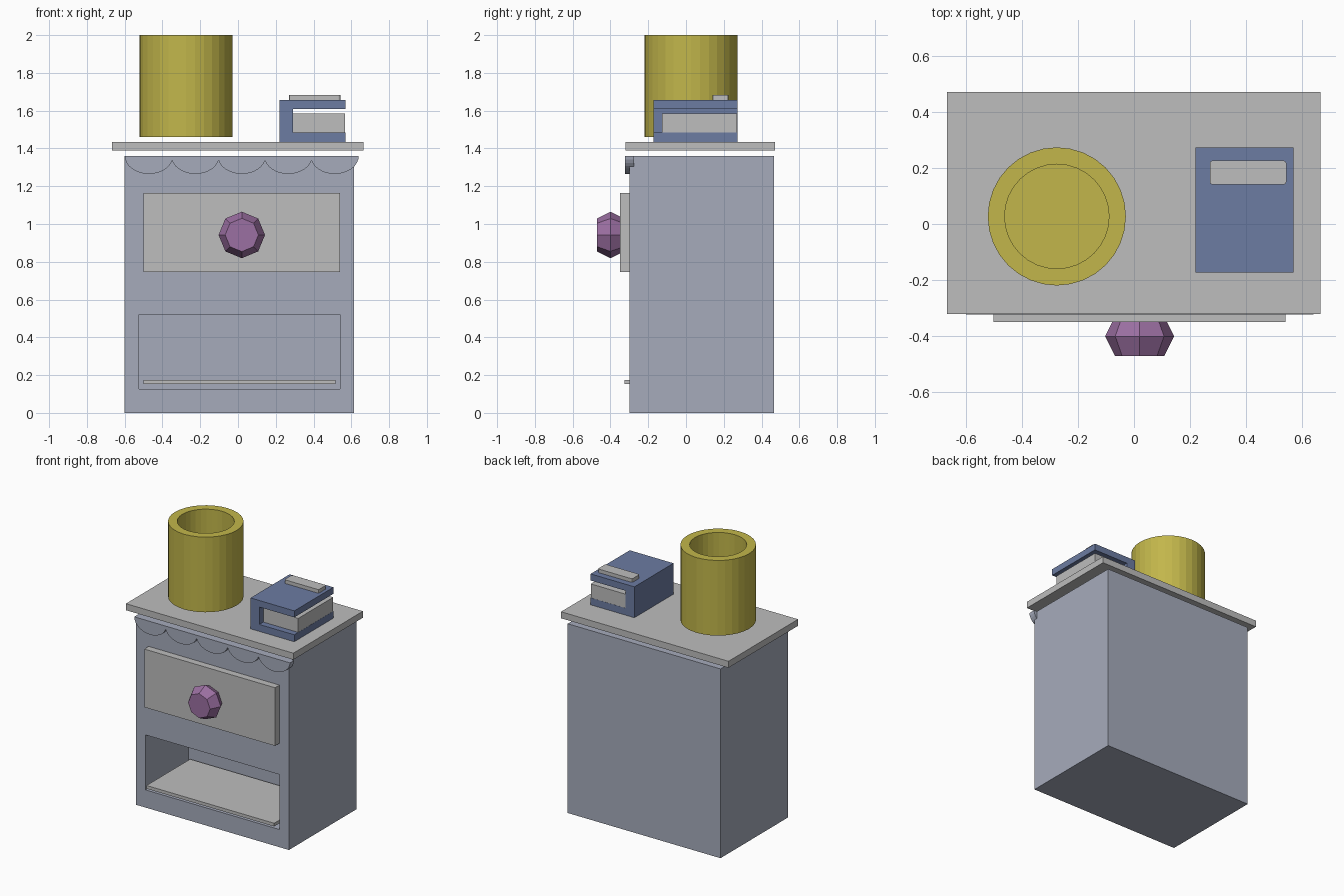
import bpy
import bmesh
from math import cos, sin, pi
from mathutils import Matrix, Vector

if "Cube" in bpy.data.objects:
    bpy.data.objects.remove(bpy.data.objects["Cube"], do_unlink=True)


def material(name, rgb):
    m = bpy.data.materials.new(name)
    m.use_nodes = True
    m.diffuse_color = (*rgb, 1)
    m.node_tree.nodes["Principled BSDF"].inputs["Base Color"].default_value = (*rgb, 1)
    return m


slate = material("slate grey", (0.38, 0.41, 0.50))
grey = material("light grey", (0.51, 0.51, 0.51))
yellow = material("mustard yellow", (0.54, 0.47, 0.07))
blue = material("dusty blue", (0.15, 0.20, 0.36))
purple = material("purple", (0.33, 0.16, 0.36))


def finish(name, bm, mat):
    bmesh.ops.recalc_face_normals(bm, faces=bm.faces)
    mesh = bpy.data.meshes.new(name)
    bm.to_mesh(mesh)
    bm.free()
    mesh.materials.append(mat)
    ob = bpy.data.objects.new(name, mesh)
    bpy.context.collection.objects.link(ob)
    return ob


def box(name, mat, x, y, z):
    """Box from (min, max) ranges on each axis."""
    bm = bmesh.new()
    bmesh.ops.create_cube(bm, size=1)
    for v in bm.verts:
        v.co = [lo + (hi - lo) * (c + 0.5) for c, (lo, hi) in zip(v.co, (x, y, z))]
    return finish(name, bm, mat)


def prism(name, mat, outline, y0, y1):
    """Extrude an x-z outline from y0 to y1."""
    bm = bmesh.new()
    face = bm.faces.new([bm.verts.new((x, y0, z)) for x, z in outline])
    out = bmesh.ops.extrude_face_region(bm, geom=[face])["geom"]
    bmesh.ops.translate(bm, vec=(0, y1 - y0, 0),
                        verts=[v for v in out if isinstance(v, bmesh.types.BMVert)])
    return finish(name, bm, mat)


def lathe(name, mat, profile, sides, place):
    """Stack rings of (radius, height), cap both ends, then place."""
    bm = bmesh.new()
    rings = [[bm.verts.new((r * cos(2 * pi * i / sides), r * sin(2 * pi * i / sides), h))
              for i in range(sides)] for r, h in profile]
    for a, b in zip(rings, rings[1:]):
        for i in range(sides):
            j = (i + 1) % sides
            bm.faces.new((a[i], a[j], b[j], b[i]))
    bm.faces.new(rings[0])
    bm.faces.new(rings[-1])
    bm.transform(place)
    return finish(name, bm, mat)


# Cabinet with an open niche cut into the front
body = box("cabinet_body", slate, (-0.6, 0.615), (-0.3, 0.465), (0, 1.36))
cutter = box("niche_cutter", slate, (-0.525, 0.54), (-0.5, 0.19), (0.127, 0.522))
cutter.hide_render = True
cut = body.modifiers.new("niche", 'BOOLEAN')
cut.operation = 'DIFFERENCE'
cut.solver = 'EXACT'
cut.object = cutter
bpy.context.view_layer.objects.active = body
bpy.ops.object.modifier_apply(modifier=cut.name)
bpy.data.objects.remove(cutter, do_unlink=True)

# Shelf, drawer front and floating top
box("niche_shelf", grey, (-0.5, 0.515), (-0.325, 0.17), (0.152, 0.175))
box("drawer_front", grey, (-0.5, 0.54), (-0.35, -0.3), (0.747, 1.165))
box("table_top", grey, (-0.667, 0.664), (-0.32, 0.47), (1.388, 1.435))

# Scalloped trim under the top
for n in range(5):
    cx = -0.472 + n * 0.246
    arc = [(cx + 0.127 * cos(pi + pi * i / 16), 1.36 + 0.095 * sin(pi + pi * i / 16))
           for i in range(17)]
    prism(f"scallop_{n + 1}", slate, arc, -0.323, -0.275)

# Faceted drawer knob
lathe("drawer_knob", purple, [(0.088, 0), (0.123, 0.07), (0.088, 0.14)], 8,
      Matrix.Translation((0.02, -0.33, 0.942)) @ Matrix.Rotation(pi / 2, 4, 'X'))

# Hollow cup
lathe("cup", yellow, [(0.246, 1.46), (0.246, 2), (0.186, 2), (0.186, 1.53)], 32,
      Matrix.Translation((-0.275, 0.027, 0)))

# Book: C-shaped cover, pages and label
cover = [(0.22, 1.435), (0.568, 1.435), (0.568, 1.485), (0.29, 1.485),
         (0.29, 1.61), (0.568, 1.61), (0.568, 1.657), (0.22, 1.657)]
prism("book_cover", blue, cover, -0.172, 0.272)
pages = box("book_pages", grey, (0.29, 0.567), (-0.127, 0.271), (1.485, 1.585))
label = box("book_label", grey, (0.27, 0.543), (0.14, 0.226), (1.657, 1.683))

# Clip the upright corners of the label
bm = bmesh.new()
bm.from_mesh(label.data)
upright = [e for e in bm.edges
           if abs((e.verts[0].co - e.verts[1].co).normalized().dot(Vector((0, 0, 1)))) > 0.9]
bmesh.ops.bevel(bm, geom=upright, offset=0.01, segments=2, profile=0.5, affect='EDGES')
bm.to_mesh(label.data)
bm.free()
